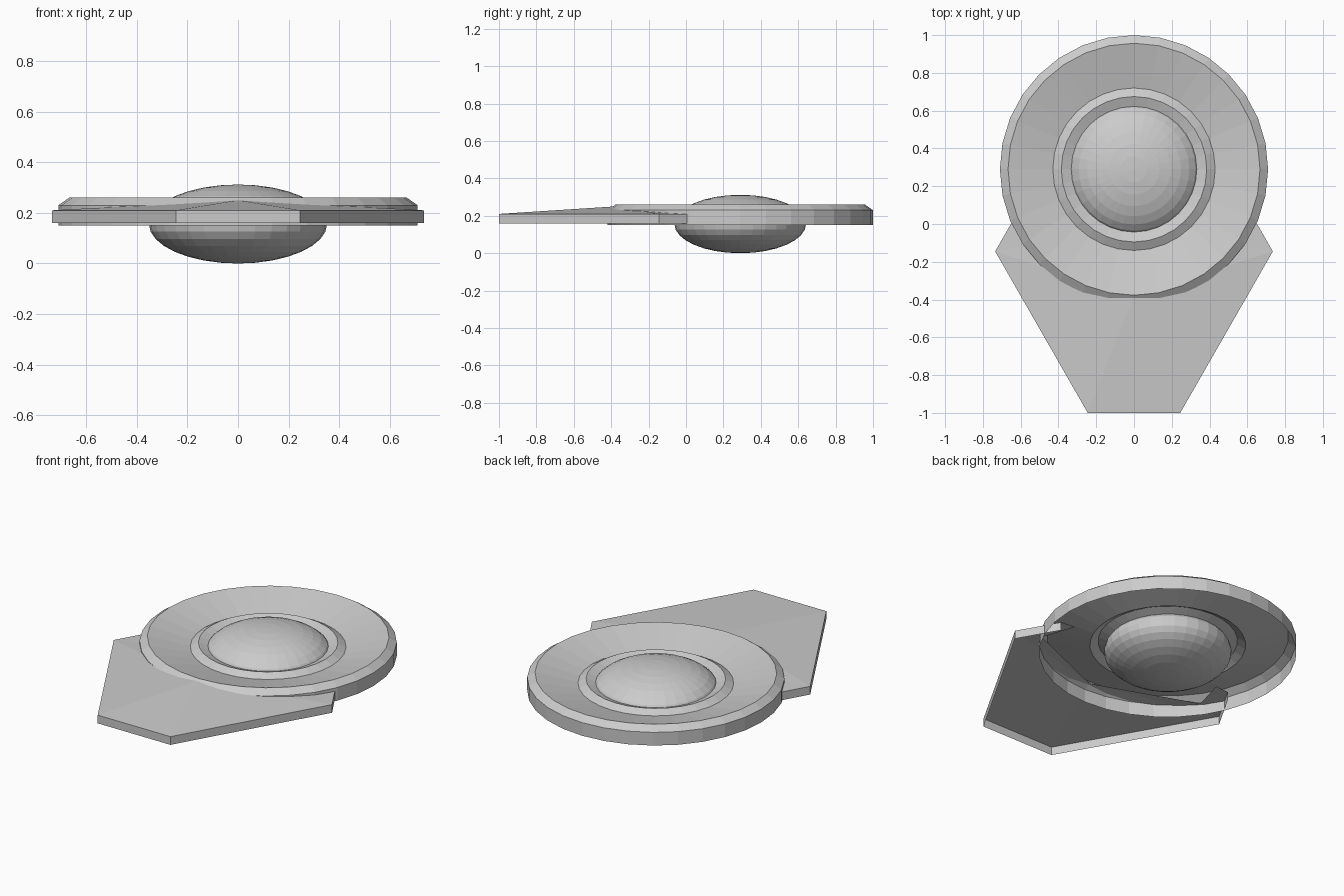
import bpy, bmesh
from math import pi, cos, sin
from mathutils import Matrix

cube = bpy.data.objects.get("Cube")
if cube:
    bpy.data.objects.remove(cube, do_unlink=True)

grey = bpy.data.materials.new("plain_grey")
grey.use_nodes = True
GREY = (0.6, 0.6, 0.6, 1)
grey.diffuse_color = GREY
grey.node_tree.nodes["Principled BSDF"].inputs["Base Color"].default_value = GREY

SEGMENTS = 32
CENTRE_Y = 0.29


def finish(bm, name):
    mesh = bpy.data.meshes.new(name)
    bm.to_mesh(mesh)
    bm.free()
    mesh.materials.append(grey)
    obj = bpy.data.objects.new(name, mesh)
    bpy.context.collection.objects.link(obj)
    return obj


# Open saucer shell: wall, chamfer, sloping dish and raised inner ring
bm = bmesh.new()
profile = [(0.71, 0.15), (0.71, 0.23), (0.667, 0.26),
           (0.43, 0.20), (0.385, 0.225), (0.32, 0.20)]
rings = []
for r, z in profile:
    angles = [2 * pi * i / SEGMENTS for i in range(SEGMENTS)]
    rings.append([bm.verts.new((r * cos(a), CENTRE_Y + r * sin(a), z)) for a in angles])
for low, high in zip(rings, rings[1:]):
    for i in range(SEGMENTS):
        j = (i + 1) % SEGMENTS
        bm.faces.new((low[i], low[j], high[j], high[i]))
finish(bm, "saucer_shell")

# Flattened ball through the middle of the saucer
bm = bmesh.new()
bmesh.ops.create_uvsphere(
    bm, u_segments=SEGMENTS, v_segments=16, radius=1,
    matrix=Matrix.Translation((0, CENTRE_Y, 0.156)) @ Matrix.Diagonal((0.352, 0.352, 0.156, 1)))
finish(bm, "centre_dome")

# Tapered front plate: open underneath, rising to a peak below the rim
bm = bmesh.new()
peak = bm.verts.new((0, -0.38, 0.25))
half = [(0.245, -1, 0.21), (0.735, -0.145, 0.21), (0.60, 0.09, 0.21),
        (0.51, 0.10, 0.21), (0.57, -0.11, 0.215)]
sides = {s: [bm.verts.new((s * x, y, z)) for x, y, z in half] for s in (1, -1)}


def face(verts, side):
    bm.faces.new(verts if side > 0 else verts[::-1])


def skirt(a, b, side):
    lower = [bm.verts.new((v.co.x, v.co.y, 0.16)) for v in (a, b)]
    face([lower[0], lower[1], b, a], side)


for side, (front, corner, tip, tip_inner, inner) in sides.items():
    face([front, corner, peak], side)
    face([corner, inner, peak], side)
    face([corner, tip, tip_inner, inner], side)
    skirt(front, corner, side)
    skirt(corner, tip, side)
face([sides[-1][0], sides[1][0], peak], 1)
skirt(sides[-1][0], sides[1][0], 1)
bmesh.ops.remove_doubles(bm, verts=bm.verts, dist=0.0001)
finish(bm, "front_plate")
